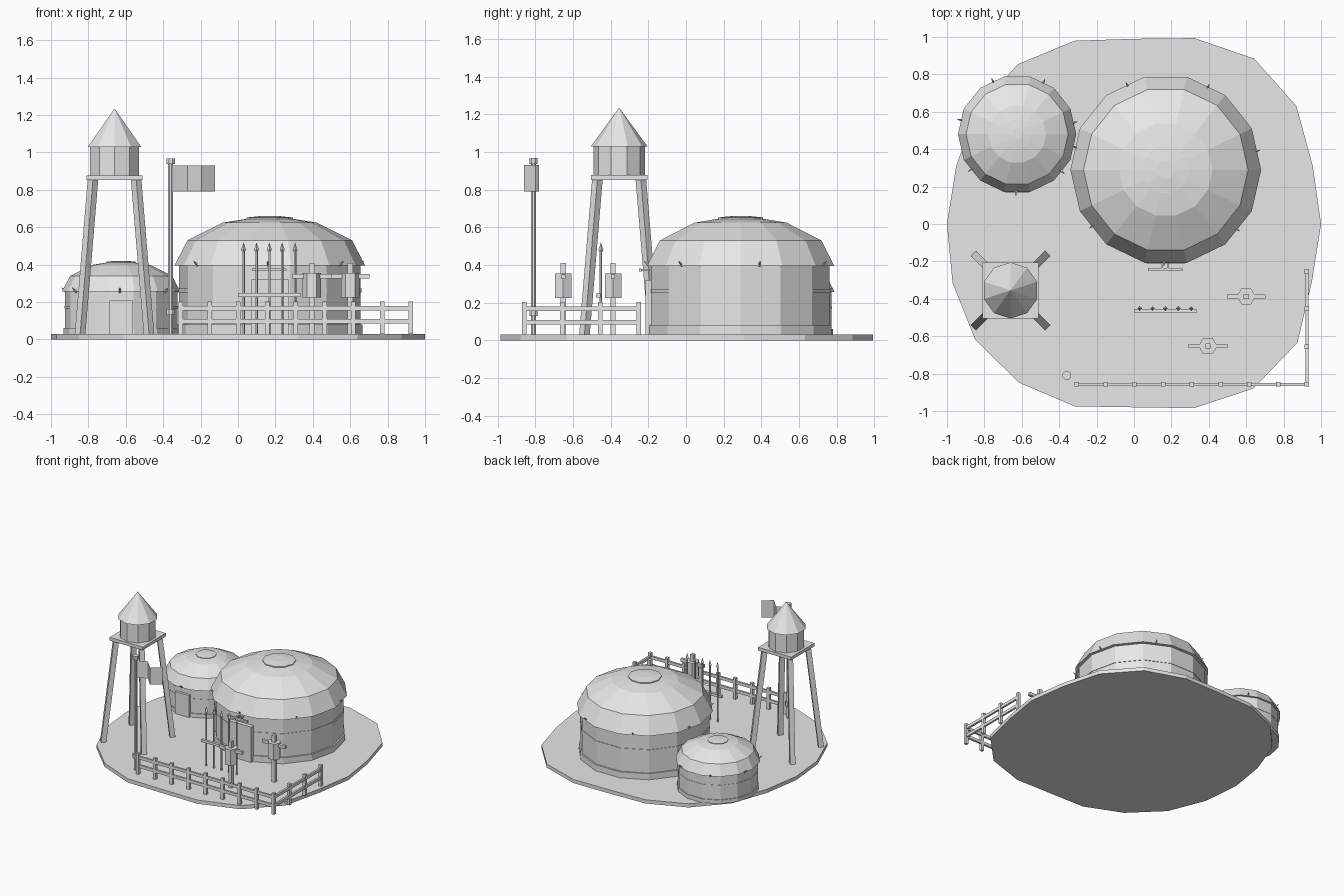
import bpy, bmesh, math
from mathutils import Vector

if "Cube" in bpy.data.objects:
    bpy.data.objects.remove(bpy.data.objects["Cube"])

mat = bpy.data.materials.new("light grey")
mat.diffuse_color = (0.8, 0.8, 0.8, 1)
mat.use_nodes = True
mat.node_tree.nodes["Principled BSDF"].inputs["Base Color"].default_value = mat.diffuse_color
G = 0.03  # ground level


def finish(name, bm, closed=True):
    if closed:
        bmesh.ops.recalc_face_normals(bm, faces=bm.faces[:])
    me = bpy.data.meshes.new(name)
    bm.to_mesh(me)
    bm.free()
    ob = bpy.data.objects.new(name, me)
    me.materials.append(mat)
    bpy.context.collection.objects.link(ob)
    return ob


def lathe(name, x, y, profile, n, phase=0.0):
    """Faceted solid of revolution; a zero radius makes a point, open ends get capped."""
    bm = bmesh.new()
    rings = []
    for r, z in profile:
        if r == 0:
            rings.append([bm.verts.new((x, y, z))])
        else:
            rings.append([bm.verts.new((x + r * math.cos(phase + math.tau * i / n),
                                        y + r * math.sin(phase + math.tau * i / n), z))
                          for i in range(n)])
    for a, b in zip(rings, rings[1:]):
        for i in range(n):
            j = (i + 1) % n
            if len(b) == 1:
                bm.faces.new((a[i], a[j], b[0]))
            else:
                bm.faces.new((a[i], a[j], b[j], b[i]))
    for ring in (rings[0], rings[-1]):
        if len(ring) > 1:
            bm.faces.new(ring)
    return finish(name, bm)


def box(name, x0, x1, y0, y1, z0, z1):
    bm = bmesh.new()
    bmesh.ops.create_cube(bm, size=1)
    for v in bm.verts:
        v.co = ((x0, x1)[v.co.x > 0], (y0, y1)[v.co.y > 0], (z0, z1)[v.co.z > 0])
    return finish(name, bm)


def beam(name, p, q, r0, r1, n, phase):
    """Straight tapered bar from p to q."""
    p, q = Vector(p), Vector(q)
    d = (q - p).normalized()
    u = d.cross(Vector((0, 0, 1))).normalized()
    w = d.cross(u)
    bm = bmesh.new()
    ends = [[bm.verts.new(c + r * (u * math.cos(phase + math.tau * i / n)
                                   + w * math.sin(phase + math.tau * i / n)))
             for i in range(n)] for c, r in ((p, r0), (q, r1))]
    for i in range(n):
        j = (i + 1) % n
        bm.faces.new((ends[0][i], ends[0][j], ends[1][j], ends[1][i]))
    for e in ends:
        bm.faces.new(e)
    return finish(name, bm)


# ground: slightly irregular 20-sided slab
radii = [1, 1.005, 1.073, 1.093, 1.045, .99, 1.03, 1.056, 1.04, 1.0,
         1, 1.02, 1.05, 1.048, 1.025, .98, 1.035, 1.087, 1.08, 1.0]
bm = bmesh.new()
base = bm.faces.new([bm.verts.new((r * math.cos(math.tau * i / 20),
                                   r * math.sin(math.tau * i / 20), 0))
                     for i, r in enumerate(radii)])
up = bmesh.ops.extrude_face_region(bm, geom=[base])["geom"]
for v in up:
    if isinstance(v, bmesh.types.BMVert):
        v.co.z = G
if base.is_valid is False or not any(all(v.co.z == 0 for v in f.verts) for f in bm.faces):
    bm.faces.new([v for v in bm.verts if v.co.z == 0])
finish("ground", bm)


# round tents
def tent(pre, x, y, s):
    def pr(pts):
        return [(r * s, G + (z - G) * s) for r, z in pts]
    lathe(pre + "_wall", x, y, pr([(.485, G), (.485, .40)]), 14)
    lathe(pre + "_base_band", x, y, pr([(.496, G), (.496, .08)]), 14)
    lathe(pre + "_rope_band", x, y, pr([(.489, .25), (.489, .272)]), 14)
    lathe(pre + "_roof", x, y, pr([(.51, .395), (.44, .53), (.25, .625), (.125, .645)]), 14)
    lathe(pre + "_crown", x, y, pr([(.125, .635), (.125, .652), (.05, .66), (0, .66)]), 10)
    box(pre + "_door", x - .1 * s, x + .1 * s, y - .505 * s, y - .45 * s, G, G + .29 * s)
    for k in range(7):
        a = math.radians(11.7) + math.tau * k / 7
        c, sn = math.cos(a), math.sin(a)
        z = G + .375 * s
        beam(pre + "_peg", (x + .485 * s * c, y + .485 * s * sn, z - .008),
             (x + .485 * s * c + .028 * c, y + .485 * s * sn + .028 * sn, z + .014), .008, .002, 5, 0)


tent("large_tent", .17, .29, 1)
tent("small_tent", -.625, .48, .62)
box("awning_bar", .075, .26, -.25, -.235, .365, .38)
for x in (.15, .18):
    box("awning_bracket", x - .004, x + .004, -.24, -.19, .367, .378)

# watchtower
tx, ty = -.66, -.355
for sx in (-1, 1):
    for sy in (-1, 1):
        beam("tower_leg", (tx + sx * .185, ty + sy * .185, G - .01),
             (tx + sx * .115, ty + sy * .115, .86), .028, .028, 4, math.pi / 4)
box("tower_platform", tx - .15, tx + .15, ty - .15, ty + .15, .852, .878)
lathe("tower_cabin", tx, ty, [(.137, .878), (.137, 1.03)], 10, math.pi / 2)
lathe("tower_roof", tx, ty, [(.15, 1.03), (0, 1.235)], 10, math.pi / 2)

# flagpole and flag
fx, fy = -.36, -.81
lathe("flagpole", fx, fy, [(.014, G), (.014, .95)], 8, math.pi / 8)
lathe("flagpole_cap", fx, fy, [(.024, .937), (.024, .968)], 8, math.pi / 8)
lathe("flagpole_collar", fx, fy, [(.024, .13), (.024, .163)], 8, math.pi / 8)
bm = bmesh.new()
cols = [[bm.verts.new((x, y, z)) for z in (.79, .93)]
        for x, y in ((-.347, -.815), (-.27, -.78), (-.195, -.86), (-.122, -.80))]
for a, b in zip(cols, cols[1:]):
    bm.faces.new((a[0], b[0], b[1], a[1]))
finish("flag", bm, False)

# fence along the front and the right side
fxs = [-.305 + .1537 * i for i in range(9)]
fys = [-.858 + .202 * i for i in range(4)]
for x, y in [(x, fys[0]) for x in fxs] + [(fxs[-1], y) for y in fys[1:]]:
    box("fence_post", x - .012, x + .012, y - .012, y + .012, G, .203)
for z in (.097, .167):
    box("front_rail", fxs[0], fxs[-1], fys[0] - .008, fys[0] + .008, z - .012, z + .012)
    box("side_rail", fxs[-1] - .008, fxs[-1] + .008, fys[0], fys[-1], z - .012, z + .012)

# training dummies
for x, y in ((.60, -.387), (.395, -.652)):
    box("dummy_post", x - .014, x + .014, y - .014, y + .014, G, .41)
    box("dummy_arms", x - .104, x + .104, y - .011, y + .011, .325, .35)
    lathe("dummy_body", x, y, [(.05, .225), (.05, .356)], 6)

# spear rack
box("rack_rail", 0, .335, -.477, -.455, .228, .248)
for i in range(5):
    x = .03 + .0688 * i
    lathe("spear_shaft", x, -.452, [(.007, G), (.007, .48)], 5)
    lathe("spear_tip", x, -.452, [(.005, .465), (.013, .48), (0, .52)], 4)
